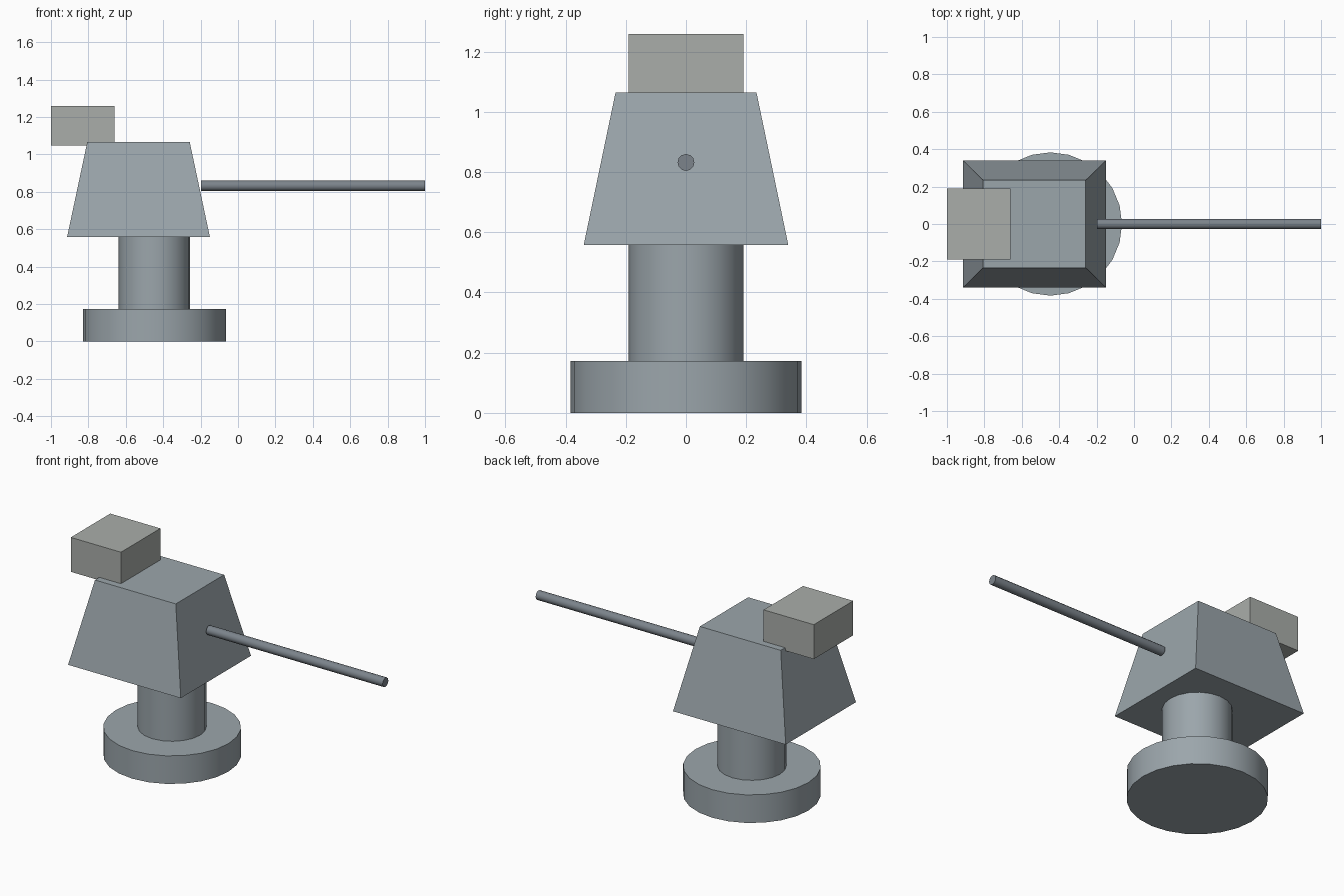
import bpy, bmesh
from math import radians, pi

if "Cube" in bpy.data.objects:
    bpy.data.objects.remove(bpy.data.objects["Cube"])


def cylinder(name, radius, depth, location, sides, rotation=(0, 0, 0)):
    bpy.ops.mesh.primitive_cylinder_add(vertices=sides, radius=radius, depth=depth,
                                        location=location, rotation=rotation)
    obj = bpy.context.object
    obj.name = name
    bpy.ops.object.shade_smooth_by_angle(angle=radians(40))
    return obj


def block(name, x, y, z0, z1, bottom, top):
    """Box or frustum; bottom and top are (half x, half y)."""
    bm = bmesh.new()
    bmesh.ops.create_cube(bm, size=2)
    for v in bm.verts:
        half = top if v.co.z > 0 else bottom
        v.co.x *= half[0]
        v.co.y *= half[1]
        v.co.z *= (z1 - z0) / 2
    mesh = bpy.data.meshes.new(name)
    bm.to_mesh(mesh)
    bm.free()
    obj = bpy.data.objects.new(name, mesh)
    obj.location = (x, y, (z0 + z1) / 2)
    bpy.context.collection.objects.link(obj)
    return obj


# Round foot and pedestal
cylinder("base_disc", 0.383, 0.172, (-0.447, 0, 0.086), 24)
cylinder("pedestal", 0.191, 0.385, (-0.447, 0, 0.3645), 20)

# Tapered turret housing
block("turret_body", -0.532, 0, 0.557, 1.065, (0.382, 0.34), (0.274, 0.234))

# Barrel pointing along +x
cylinder("barrel", 0.028, 1.197, (0.4015, 0, 0.832), 12, (0, pi / 2, 0))

# Box on the rear of the roof, in a warmer grey
rear_box = block("rear_box", -0.83, 0, 1.047, 1.258, (0.17, 0.191), (0.17, 0.191))

# Colours
for name, colour, parts in (
    ("blue_grey", (0.33, 0.38, 0.41, 1), ("base_disc", "pedestal", "turret_body")),
    ("dark_grey", (0.20, 0.23, 0.26, 1), ("barrel",)),
    ("warm_grey", (0.40, 0.42, 0.40, 1), ("rear_box",)),
):
    mat = bpy.data.materials.new(name)
    mat.diffuse_color = colour
    mat.use_nodes = True
    mat.node_tree.nodes["Principled BSDF"].inputs["Base Color"].default_value = mat.diffuse_color
    for part in parts:
        bpy.data.objects[part].data.materials.append(mat)
